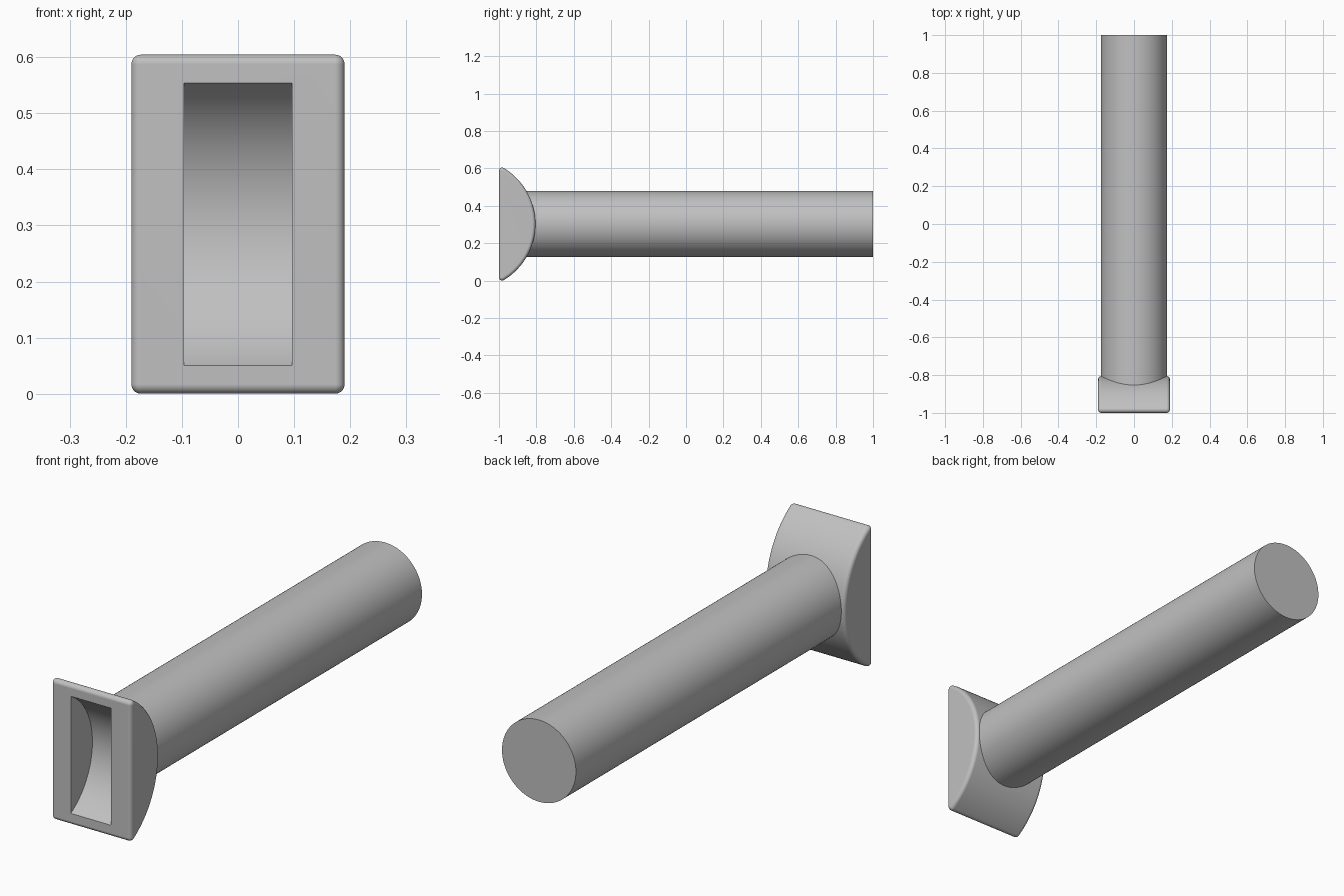
import bpy, bmesh
from math import sin, cos, pi, sqrt, atan2

FRONT, BACK = -1.0, 1.0
HALF_W = 0.19      # half width of the head
ARC_R = 0.35       # radius of the curved back of the head
ARC_Y = -1.155     # axis of that curve
FILLET = 0.017     # rounding on every outer edge
TUBE_R = 0.176

# Centre of the small rounding circle where the arc meets the flat front
TIP_Y = FRONT + FILLET
TIP_H = sqrt((ARC_R - FILLET) ** 2 - (TIP_Y - ARC_Y) ** 2)
TIP_ANGLE = atan2(TIP_H, TIP_Y - ARC_Y)
MID_Z = TIP_H + FILLET

old = bpy.data.objects.get("Cube")
if old:
    bpy.data.objects.remove(old, do_unlink=True)

grey = bpy.data.materials.new("plain grey")
grey.use_nodes = True
colour = (0.53, 0.53, 0.53, 1)
grey.diffuse_color = colour
grey.node_tree.nodes["Principled BSDF"].inputs["Base Color"].default_value = colour


def arc(cy, cz, radius, start, end, steps):
    angles = [start + (end - start) * i / steps for i in range(steps + 1)]
    return [(cy + radius * cos(a), cz + radius * sin(a)) for a in angles]


def loft(name, rings):
    """Skin matching closed rings of points and cap both ends."""
    bm = bmesh.new()
    loops = [[bm.verts.new(p) for p in ring] for ring in rings]
    n = len(loops[0])
    for a, b in zip(loops, loops[1:]):
        for i in range(n):
            j = (i + 1) % n
            bm.faces.new((a[i], a[j], b[j], b[i]))
    bm.faces.new(loops[0])
    bm.faces.new(loops[-1])
    bmesh.ops.remove_doubles(bm, verts=bm.verts, dist=1e-5)
    bmesh.ops.recalc_face_normals(bm, faces=bm.faces)
    mesh = bpy.data.meshes.new(name)
    bm.to_mesh(mesh)
    bm.free()
    mesh.materials.append(grey)
    obj = bpy.data.objects.new(name, mesh)
    bpy.context.collection.objects.link(obj)
    return obj


def select(obj):
    bpy.ops.object.select_all(action='DESELECT')
    obj.select_set(True)
    bpy.context.view_layer.objects.active = obj


def finish(obj):
    select(obj)
    bpy.ops.object.shade_smooth_by_angle(angle=pi / 6)
    obj.modifiers.new("Even shading", 'WEIGHTED_NORMAL').keep_sharp = True


def head_ring(x, inset):
    """D-shaped side profile with rounded tips, shrunk by the inset."""
    r = FILLET - inset
    points = arc(ARC_Y, MID_Z, ARC_R - inset, -TIP_ANGLE, TIP_ANGLE, 64)
    points += arc(TIP_Y, MID_Z + TIP_H, r, TIP_ANGLE, pi, 10)
    points += arc(TIP_Y, MID_Z - TIP_H, r, -pi, -TIP_ANGLE, 10)
    return [(x, y, z) for y, z in points]


# Head: the profile is swept across and rounded over at both sides
side = []
for k in range(9):
    a = pi / 2 * k / 8
    side.append((HALF_W - FILLET + FILLET * sin(a), FILLET * (1 - cos(a))))
stations = [(-x, d) for x, d in reversed(side)] + side
head = loft("head", [head_ring(x, d) for x, d in stations])

# Finger slot: a cylindrical pocket cut into the front
slot_half, slot_depth = 0.252, 0.147
slot_r = (slot_half ** 2 + slot_depth ** 2) / (2 * slot_depth)
slot_y = FRONT + slot_depth - slot_r
slot_profile = arc(slot_y, MID_Z, slot_r, -pi, pi - pi / 64, 127)
cutter = loft("slot_cutter", [[(x, y, z) for y, z in slot_profile]
                              for x in (-0.096, 0.096)])
cutter.hide_render = True
cut = head.modifiers.new("Slot", 'BOOLEAN')
cut.operation, cut.solver, cut.object = 'DIFFERENCE', 'EXACT', cutter
select(head)
bpy.ops.object.modifier_apply(modifier=cut.name)
bpy.data.objects.remove(cutter, do_unlink=True)
finish(head)

# Tube: its front end is saddle-shaped so that it sits in the curved back
circle = arc(0, MID_Z, TUBE_R, 0, 2 * pi * 95 / 96, 95)
saddle = [(x, ARC_Y + sqrt(ARC_R ** 2 - (z - MID_Z) ** 2) - 0.004, z)
          for x, z in circle]
tube = loft("tube", [saddle, [(x, BACK, z) for x, z in circle]])

# The hidden saddle end stays open
bm = bmesh.new()
bm.from_mesh(tube.data)
hidden = [f for f in bm.faces if len(f.verts) > 4
          and f.calc_center_median().y < 0]
bmesh.ops.delete(bm, geom=hidden, context='FACES_ONLY')
bm.to_mesh(tube.data)
bm.free()
finish(tube)
